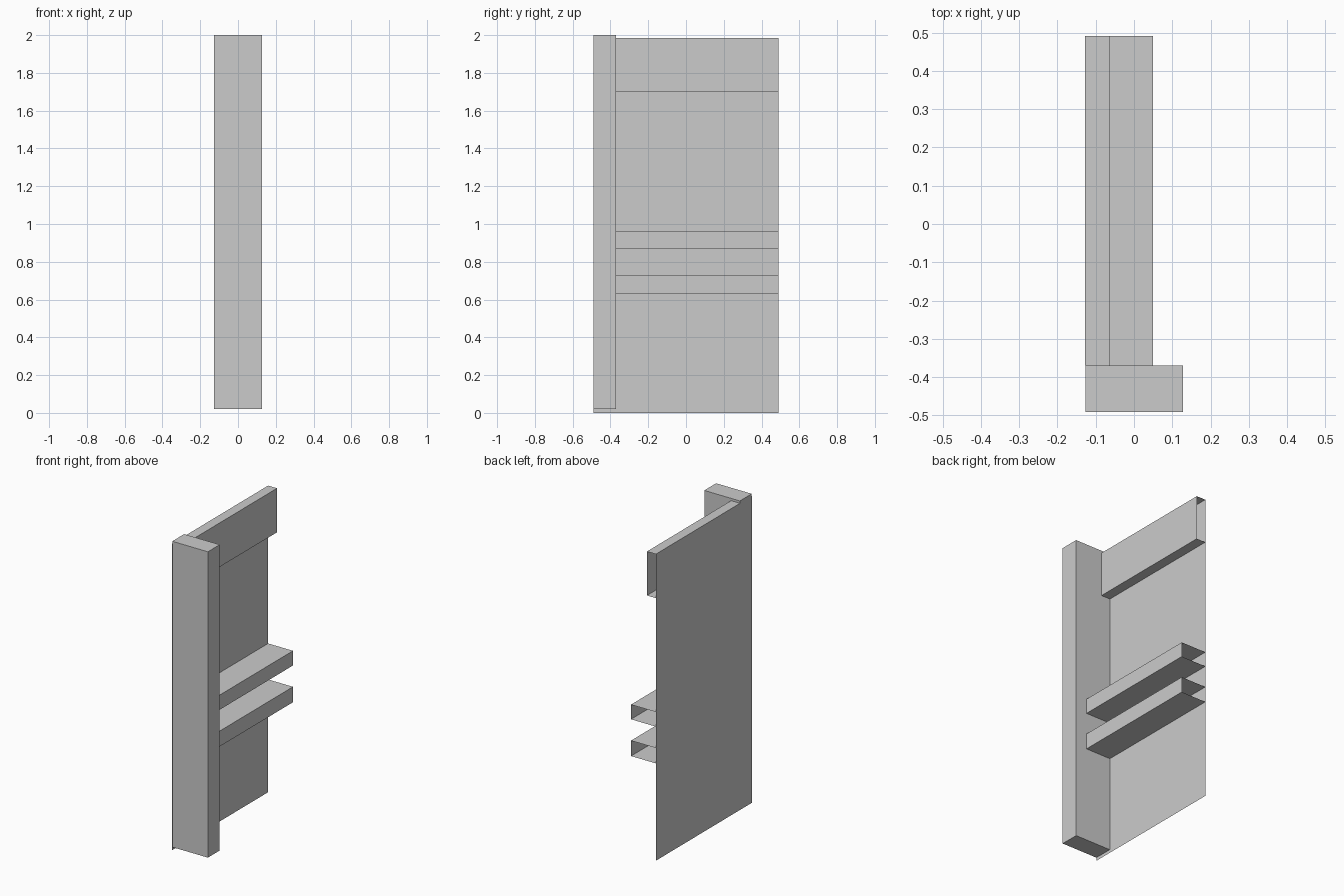
import bpy, bmesh

if "Cube" in bpy.data.objects:
    bpy.data.objects.remove(bpy.data.objects["Cube"])

BACK = -0.128          # plane of the wall panel
Y_POST = -0.37         # inner side of the post
Y_END = 0.491          # open end of the wall section


def make_object(name, bm):
    bmesh.ops.recalc_face_normals(bm, faces=bm.faces[:])
    mesh = bpy.data.meshes.new(name)
    bm.to_mesh(mesh)
    bm.free()
    obj = bpy.data.objects.new(name, mesh)
    bpy.context.collection.objects.link(obj)
    return obj


def extruded_profile(name, profile, y0, y1):
    """Sweep an open (x, z) profile along y, leaving the ends open."""
    bm = bmesh.new()
    a = [bm.verts.new((x, y0, z)) for x, z in profile]
    b = [bm.verts.new((x, y1, z)) for x, z in profile]
    for i in range(len(profile) - 1):
        bm.faces.new((a[i], a[i + 1], b[i + 1], b[i]))
    return make_object(name, bm)


def rail(name, depth_x, z0, z1):
    """Three-sided channel standing out from the wall panel."""
    profile = [(BACK, z0), (depth_x, z0), (depth_x, z1), (BACK, z1)]
    return extruded_profile(name, profile, Y_POST, Y_END)


def box(name, lo, hi):
    bm = bmesh.new()
    bmesh.ops.create_cube(bm, size=1)
    for v in bm.verts:
        v.co = [(l + h) / 2 + c * (h - l) for l, h, c in zip(lo, hi, v.co)]
    return make_object(name, bm)


# Thin wall sheet running behind everything
extruded_profile("wall_panel", [(BACK, 0.0), (BACK, 1.985)], -Y_END, Y_END)

# Square-edged post at the front end
box("post", (BACK + 0.001, -Y_END, 0.02), (0.128, Y_POST, 2.0))

# Shallow top fascia and two deeper handrails
rail("top_fascia", -0.064, 1.70, 1.985)
for name, z0, z1 in (("lower_rail", 0.63, 0.73), ("upper_rail", 0.868, 0.963)):
    rail(name, 0.05, z0, z1)
